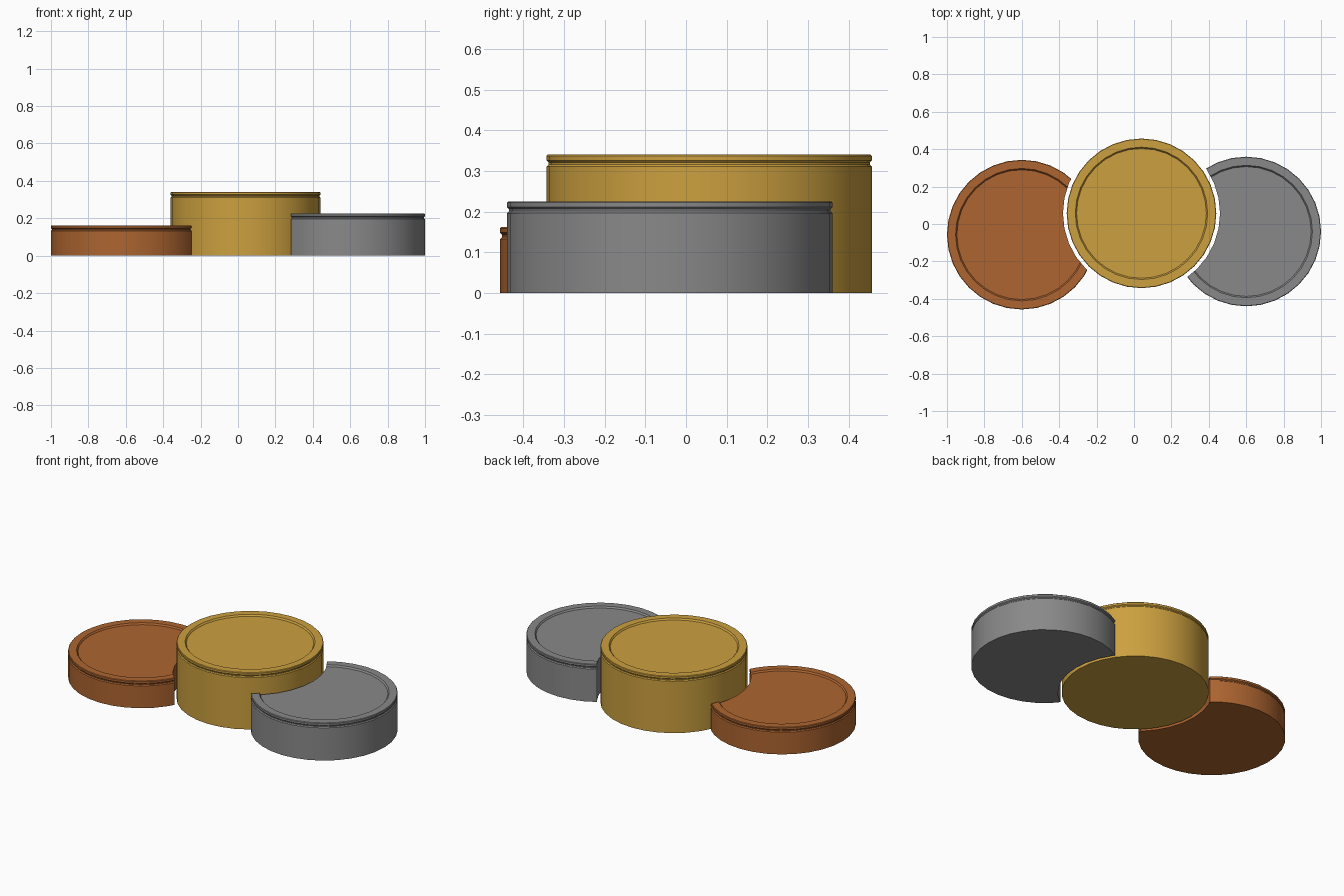
import bpy, bmesh, math

if "Cube" in bpy.data.objects:
    bpy.data.objects.remove(bpy.data.objects["Cube"])

SIDES = 32
R = 0.4


def lathe(name, profile, x, y, sides=SIDES):
    """Closed solid of revolution; profile runs from bottom rim to top rim."""
    bm = bmesh.new()
    rings = [[bm.verts.new((r * math.cos(2 * math.pi * i / sides),
                            r * math.sin(2 * math.pi * i / sides), z))
              for i in range(sides)] for r, z in profile]
    for a, b in zip(rings, rings[1:]):
        for i in range(sides):
            j = (i + 1) % sides
            bm.faces.new((a[i], a[j], b[j], b[i]))
    bm.faces.new(rings[0][::-1])
    bm.faces.new(rings[-1])
    mesh = bpy.data.meshes.new(name)
    bm.to_mesh(mesh)
    bm.free()
    obj = bpy.data.objects.new(name, mesh)
    obj.location = (x, y, 0)
    bpy.context.collection.objects.link(obj)
    return obj


def podium(name, x, y, h, color, cutter=None):
    # straight wall, shallow groove under the lip, recessed top
    profile = [(R, 0), (R, h - 0.029), (R - 0.005, h - 0.024),
               (R - 0.005, h - 0.019), (R, h - 0.014), (R, h - 0.003),
               (R - 0.003, h), (0.354, h), (0.347, h - 0.009)]
    obj = lathe(name, profile, x, y)
    mat = bpy.data.materials.new(name + "_paint")
    mat.diffuse_color = (*color, 1)
    mat.use_nodes = True
    mat.node_tree.nodes["Principled BSDF"].inputs["Base Color"].default_value = mat.diffuse_color
    obj.data.materials.append(mat)
    bpy.ops.object.select_all(action='DESELECT')
    obj.select_set(True)
    bpy.context.view_layer.objects.active = obj
    if cutter:
        mod = obj.modifiers.new("gap", 'BOOLEAN')
        mod.operation = 'DIFFERENCE'
        mod.solver = 'EXACT'
        mod.object = cutter
        bpy.ops.object.modifier_apply(modifier=mod.name)
    bpy.ops.object.shade_smooth_by_angle(angle=math.radians(30))
    return obj


# clearance around the centre step, cut from its neighbours
GX, GY = 0.04, 0.057
cutter = lathe("gap_cutter", [(0.42, -0.1), (0.42, 0.5)], GX, GY)
cutter.hide_render = True

# three steps
podium("first_place_step", GX, GY, 0.34, (0.60, 0.35, 0.05))
podium("second_place_step", 0.6, -0.04, 0.225, (0.25, 0.25, 0.25), cutter)
podium("third_place_step", -0.6, -0.057, 0.162, (0.42, 0.13, 0.03), cutter)

bpy.data.objects.remove(cutter)
